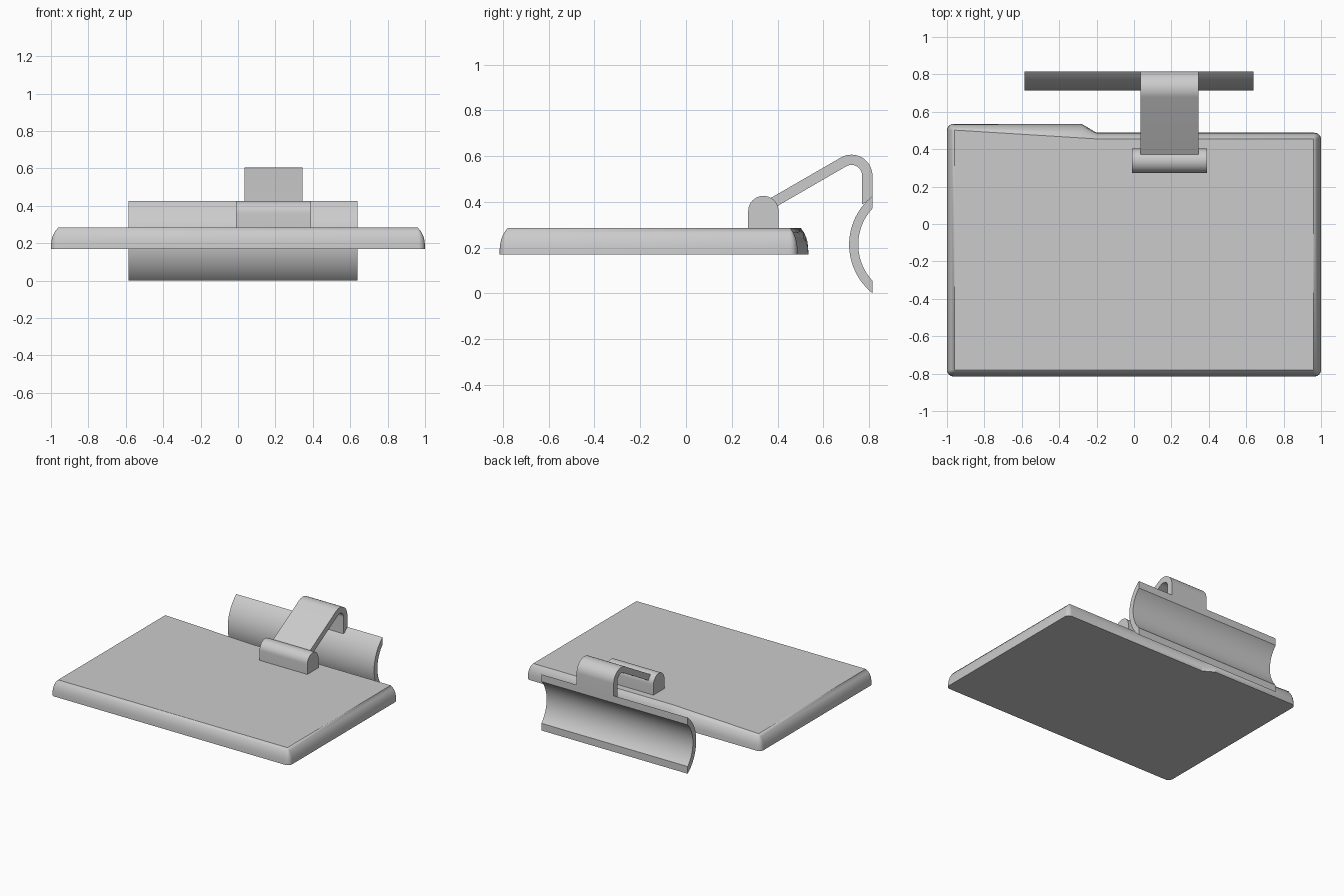
import bpy, bmesh
from math import sin, cos, pi, radians, acos
from mathutils import Vector

if "Cube" in bpy.data.objects:
    bpy.data.objects.remove(bpy.data.objects["Cube"])


def finish(name, bm):
    bmesh.ops.remove_doubles(bm, verts=bm.verts, dist=0.0005)
    bmesh.ops.recalc_face_normals(bm, faces=bm.faces)
    mesh = bpy.data.meshes.new(name)
    bm.to_mesh(mesh)
    bm.free()
    ob = bpy.data.objects.new(name, mesh)
    bpy.context.collection.objects.link(ob)
    bpy.ops.object.select_all(action='DESELECT')
    ob.select_set(True)
    bpy.context.view_layer.objects.active = ob
    bpy.ops.object.shade_smooth_by_angle(angle=radians(30))
    return ob


def loft(name, rings):
    """Skin matching closed rings and cap both ends."""
    bm = bmesh.new()
    vs = [[bm.verts.new(p) for p in r] for r in rings]
    n = len(vs[0])
    for a, b in zip(vs, vs[1:]):
        for i in range(n):
            j = (i + 1) % n
            bm.faces.new((a[i], a[j], b[j], b[i]))
    bm.faces.new(vs[0])
    bm.faces.new(vs[-1])
    return finish(name, bm)


def extrude_x(name, profile, x0, x1):
    return loft(name, [[(x, y, z) for y, z in profile] for x in (x0, x1)])


def arc(cy, cz, r, a0, a1, n):
    return [(cy + r * cos(a0 + (a1 - a0) * i / n),
             cz + r * sin(a0 + (a1 - a0) * i / n)) for i in range(n + 1)]


# Plate: outline with rounded lower corners, drawn in to a sharp top face
R = 0.035
outline = []  # pairs of (lower point, top point)
for x, y, top, a in [(-1, -0.815, (-0.96, -0.78), pi),
                     (1, -0.815, (0.96, -0.78), 1.5 * pi),
                     (1, 0.488, (0.96, 0.455), 0),
                     (-0.2, 0.488, (-0.2, 0.455), None),
                     (-0.28, 0.535, (-0.28, 0.46), None),
                     (-1, 0.535, (-0.96, 0.502), pi / 2)]:
    if a is None:
        outline.append(((x, y), top))
    else:
        cx = x - R if x > 0 else x + R
        cy = y - R if y > 0 else y + R
        outline += [(p, top) for p in arc(cx, cy, R, a, a + pi / 2, 6)]
rings = []
for z, f in [(0.17, 0), (0.20, 0.03), (0.225, 0.13), (0.245, 0.3),
             (0.265, 0.57), (0.285, 1)]:
    rings.append([Vector((*b, z)).lerp(Vector((*t, z)), f) for b, t in outline])
loft("plate", rings)

# Rounded bar on top of the plate
extrude_x("hinge_bar",
          [(0.272, 0.28)] + arc(0.338, 0.36, 0.066, pi, 0, 20) + [(0.404, 0.28)],
          -0.01, 0.39)

# Bent strap: offset both sides of a line - bend - line path
cy, cz, ro, ri = 0.723, 0.514, 0.092, 0.047
a = radians(120)
d = Vector((-cos(radians(30)), -sin(radians(30)))) * 0.36
outer, inner = (arc(cy, cz, r, a, 0, 16) for r in (ro, ri))
start_o = (outer[0][0] + d.x, outer[0][1] + d.y)
start_i = (inner[0][0] + d.x, inner[0][1] + d.y)
extrude_x("strap",
          [start_o] + outer + [(cy + ro, 0.41), (cy + ri, 0.39)]
          + inner[::-1] + [start_i], 0.035, 0.345)

# Open trough: concentric arcs cut flat at the back
yc, zc, y_cut = 0.985, 0.213, 0.815
rim = []
for r, s in ((0.272, 1), (0.232, -1)):
    h = acos((yc - y_cut) / r)
    rim += arc(yc, zc, r, pi - s * h, pi + s * h, 28)
extrude_x("clip_trough", rim, -0.585, 0.64)
